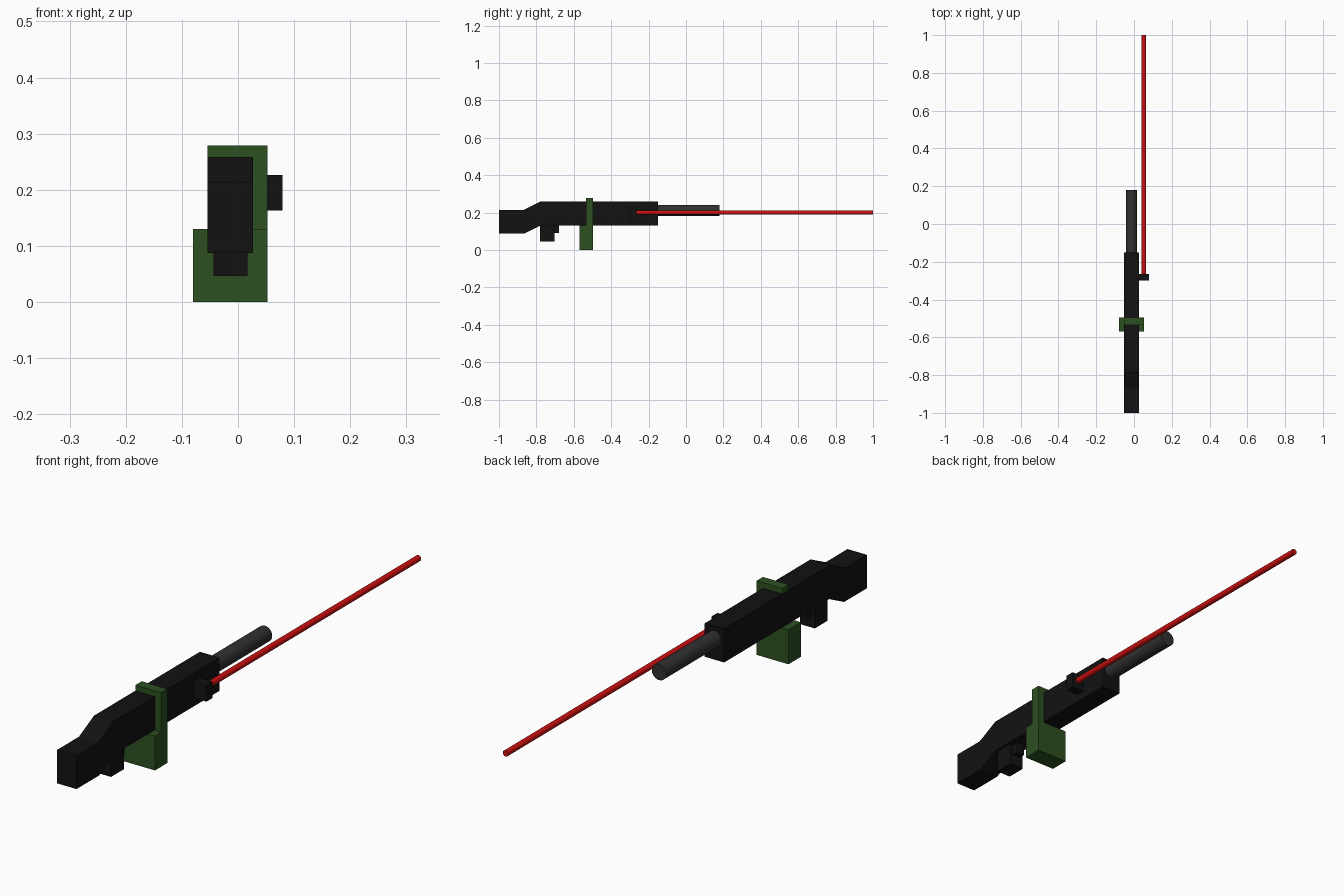
import bpy, bmesh, math

if "Cube" in bpy.data.objects:
    bpy.data.objects.remove(bpy.data.objects["Cube"])


def material(name, rgb):
    m = bpy.data.materials.new(name)
    m.diffuse_color = (*rgb, 1)
    m.use_nodes = True
    m.node_tree.nodes["Principled BSDF"].inputs["Base Color"].default_value = m.diffuse_color
    return m


BLACK = material("black", (0.006, 0.006, 0.006))
GREY = material("dark_grey", (0.03, 0.03, 0.03))
GREEN = material("green", (0.025, 0.08, 0.015))
RED = material("red", (0.6, 0.005, 0.005))


def extrude(name, pts, axis, lo, hi, mat):
    """Extrude a closed profile: (y, z) along x, or (x, z) along y."""
    bm = bmesh.new()
    place = (lambda a, b: (lo, a, b)) if axis == "x" else (lambda a, b: (a, lo, b))
    face = bm.faces.new([bm.verts.new(place(*p)) for p in pts])
    out = bmesh.ops.extrude_face_region(bm, geom=[face])
    verts = [v for v in out["geom"] if isinstance(v, bmesh.types.BMVert)]
    bmesh.ops.translate(bm, verts=verts, vec=(hi - lo, 0, 0) if axis == "x" else (0, hi - lo, 0))
    bmesh.ops.recalc_face_normals(bm, faces=bm.faces)
    me = bpy.data.meshes.new(name)
    bm.to_mesh(me)
    bm.free()
    me.materials.append(mat)
    ob = bpy.data.objects.new(name, me)
    bpy.context.collection.objects.link(ob)
    return ob


def box(name, x, y, z, mat):
    pts = [(y[0], z[0]), (y[1], z[0]), (y[1], z[1]), (y[0], z[1])]
    return extrude(name, pts, "x", x[0], x[1], mat)


def rod(name, x, z, y0, y1, r, sides, mat):
    bpy.ops.mesh.primitive_cylinder_add(vertices=sides, radius=r, depth=y1 - y0,
                                        location=(x, (y0 + y1) / 2, z),
                                        rotation=(math.pi / 2, 0, 0))
    ob = bpy.context.object
    ob.name = name
    ob.data.materials.append(mat)
    bpy.ops.object.shade_smooth_by_angle(angle=math.radians(35))
    return ob


# Body and stock as one side profile
extrude("body_and_stock", [(-1, 0.087), (-0.865, 0.087), (-0.775, 0.132), (-0.15, 0.132),
                           (-0.15, 0.258), (-0.78, 0.258), (-0.87, 0.213), (-1, 0.213)],
        "x", -0.054, 0.027, BLACK)

# Grip and the stepped trigger block in front of it
box("grip", (-0.044, 0.017), (-0.78, -0.704), (0.046, 0.14), BLACK)
box("trigger_block", (-0.03, 0.003), (-0.71, -0.68), (0.09, 0.14), BLACK)

# Barrel
rod("barrel", -0.0135, 0.211, -0.16, 0.18, 0.03, 32, GREY)

# Side mount with its beam
box("beam_mount", (0.02, 0.079), (-0.30, -0.265), (0.163, 0.226), BLACK)
rod("beam", 0.052, 0.2, -0.27, 1.0, 0.0115, 24, RED)

# Green block below, and the strap that hooks over the right side and top
box("green_block", (-0.08, 0.053), (-0.57, -0.496), (0.0, 0.13), GREEN)
extrude("green_strap", [(0.027, 0.13), (0.053, 0.13), (0.053, 0.279), (-0.054, 0.279),
                        (-0.054, 0.258), (0.027, 0.258)], "y", -0.534, -0.496, GREEN)
